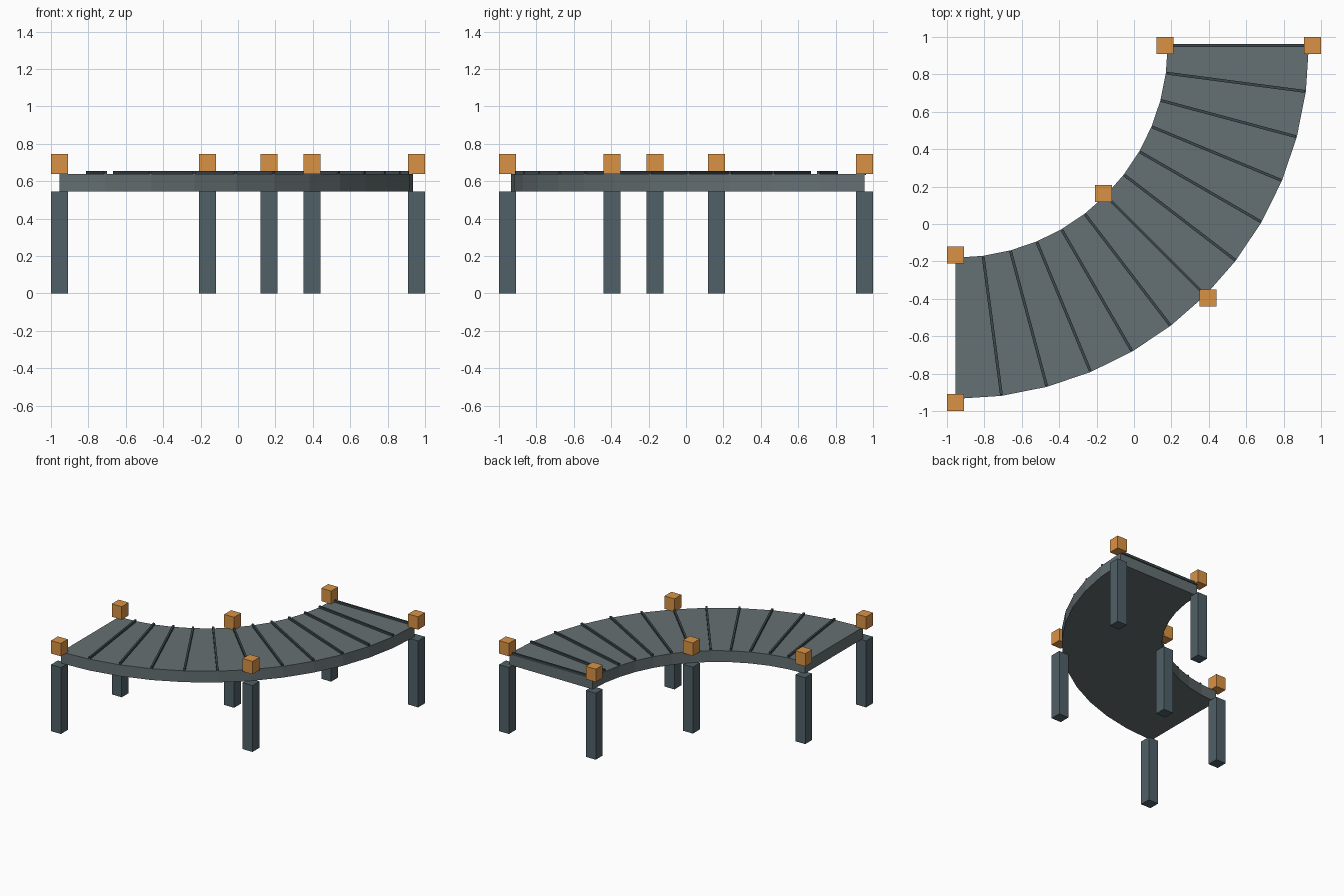
import bpy, bmesh
from math import sin, cos, radians
from mathutils import Matrix

if "Cube" in bpy.data.objects:
    bpy.data.objects.remove(bpy.data.objects["Cube"])

CX, CY = -0.955, 0.955          # centre of the quarter-turn
R_IN, R_OUT = 1.135, 1.89
STEPS = 12


def material(name, rgb):
    m = bpy.data.materials.new(name)
    m.diffuse_color = (*rgb, 1)
    m.use_nodes = True
    m.node_tree.nodes["Principled BSDF"].inputs["Base Color"].default_value = m.diffuse_color
    return m


deck_mat = material("deck_grey", (0.13, 0.16, 0.17))
post_mat = material("post_slate", (0.08, 0.12, 0.14))
slat_mat = material("slat_dark", (0.045, 0.065, 0.075))
cap_mat = material("cap_orange", (0.70, 0.29, 0.06))


def polar(r, a):
    return CX + r * cos(a), CY + r * sin(a)


def finish(name, bm, mat):
    bmesh.ops.recalc_face_normals(bm, faces=bm.faces)
    me = bpy.data.meshes.new(name)
    bm.to_mesh(me)
    bm.free()
    me.materials.append(mat)
    ob = bpy.data.objects.new(name, me)
    bpy.context.collection.objects.link(ob)
    return ob


def box(name, x, y, z0, z1, sx, sy, mat, angle=0):
    bm = bmesh.new()
    bmesh.ops.create_cube(bm, size=1, matrix=Matrix.Diagonal((sx, sy, z1 - z0, 1)))
    ob = finish(name, bm, mat)
    ob.location = (x, y, (z0 + z1) / 2)
    ob.rotation_euler.z = angle
    return ob


# Curved deck: rectangular section swept through 90 degrees
bm = bmesh.new()
section = [(R_IN, 0.545), (R_OUT, 0.545), (R_OUT, 0.638), (R_IN, 0.638)]
rings = []
for i in range(STEPS + 1):
    a = radians(-90 * i / STEPS)
    rings.append([bm.verts.new((*polar(r, a), z)) for r, z in section])
for p, q in zip(rings, rings[1:]):
    for k in range(4):
        n = (k + 1) % 4
        bm.faces.new((p[k], p[n], q[n], q[k]))
bm.faces.new(rings[0])
bm.faces.new(rings[-1])
finish("curved_deck", bm, deck_mat)

# Raised radial strips between the planks
for i in range(STEPS):
    a = radians(-90 * i / STEPS)
    x, y = polar((R_IN + R_OUT) / 2, a)
    box(f"plank_strip_{i}", x, y, 0.634, 0.655, 0.745, 0.015, slat_mat, a)

# Posts under the deck and caps above it, at both ends and the middle
for deg in (0, -45, -90):
    for side, r in (("inner", 1.12), ("outer", 1.91)):
        x, y = polar(r, radians(deg))
        box(f"{side}_post_{-deg}", x, y, 0, 0.546, 0.09, 0.09, post_mat)
        box(f"{side}_cap_{-deg}", x, y, 0.638, 0.744, 0.09, 0.09, cap_mat)
